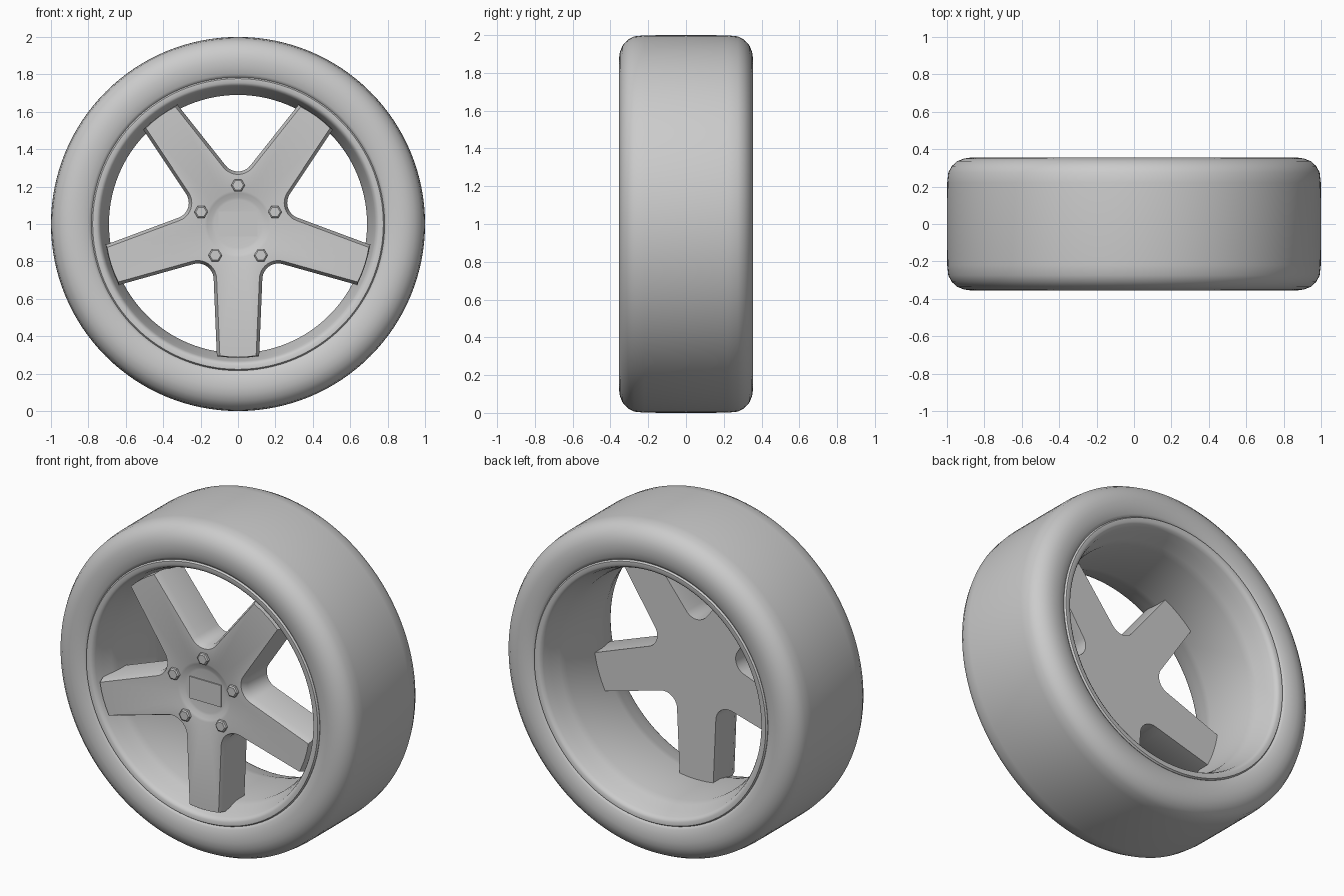
import bpy, bmesh
from math import sin, cos, pi, radians, atan2, hypot

cube = bpy.data.objects.get("Cube")
if cube:
    bpy.data.objects.remove(cube)

grey = bpy.data.materials.new("plain grey")
grey.use_nodes = True
COLOUR = (0.6, 0.6, 0.6, 1)
grey.diffuse_color = COLOUR
grey.node_tree.nodes["Principled BSDF"].inputs["Base Color"].default_value = COLOUR

AXLE = 1.0    # height of the wheel centre
SPOKES = 5


def loft(name, rings, closed=False, caps=True, angle=30):
    """Join equal rings of (x, y, z) points into one surface."""
    bm = bmesh.new()
    loops = [[bm.verts.new(p) for p in ring] for ring in rings]
    pairs = list(zip(loops, loops[1:]))
    if closed:
        pairs.append((loops[-1], loops[0]))
    for a, b in pairs:
        for i in range(len(a)):
            j = (i + 1) % len(a)
            bm.faces.new((a[i], a[j], b[j], b[i]))
    if caps and not closed:
        bm.faces.new(loops[0])
        bm.faces.new(loops[-1])
    bmesh.ops.recalc_face_normals(bm, faces=bm.faces)
    mesh = bpy.data.meshes.new(name)
    bm.to_mesh(mesh)
    bm.free()
    mesh.materials.append(grey)
    obj = bpy.data.objects.new(name, mesh)
    bpy.context.collection.objects.link(obj)
    bpy.ops.object.select_all(action='DESELECT')
    obj.select_set(True)
    bpy.context.view_layer.objects.active = obj
    bpy.ops.object.shade_smooth_by_angle(angle=radians(angle))
    return obj


def circle(r, y, sides, cx=0, cz=AXLE):
    return [(cx + r * cos(2 * pi * i / sides), y, cz + r * sin(2 * pi * i / sides))
            for i in range(sides)]


def revolve(name, profile, sides=128, **kw):
    return loft(name, [circle(r, y, sides) for r, y in profile], **kw)


# Tyre: half profile from bead to tread, mirrored across the width
half = [(0.77, -0.30), (0.785, -0.335), (0.80, -0.343), (0.835, -0.352), (0.875, -0.355),
        (0.91, -0.35), (0.945, -0.336), (0.975, -0.309), (0.993, -0.275), (0.999, -0.22)]
revolve("tyre", half + [(1.0, 0)] + [(r, -y) for r, y in reversed(half)], closed=True, angle=40)

# Rim: rolled lips, sloping shoulders and a straight barrel
lip = [(0.775, -0.28), (0.784, -0.335), (0.777, -0.345), (0.755, -0.345), (0.742, -0.337),
       (0.733, -0.32), (0.72, -0.27), (0.70, -0.215), (0.69, -0.17)]
revolve("rim", lip + [(r, -y) for r, y in reversed(lip)], closed=True, angle=40)


def star_outline(inset, tip):
    """Polar outline of the spokes with rounded valleys between them."""
    fillet, valley = 0.085 + inset, 0.366
    spread = radians(51)
    step = 2 * pi / SPOKES
    points = []
    for k in range(SPOKES):
        mid = -pi / 2 + k * step
        # right half of one spoke, in a frame where the spoke runs along u
        half_tip = 0.113 - inset
        side = [(hypot(tip, half_tip * t) and tip - 0.008 * t * t, half_tip * t)
                for t in (0, 0.5, 1)]
        cu, cv = valley * cos(step / 2), valley * sin(step / 2)
        arc = []
        for i in range(7):
            a = pi + step / 2 + spread * (1 - i / 6)
            arc.append((cu + fillet * cos(a), cv + fillet * sin(a)))
        su, sv = side[-1]
        au, av = arc[0]
        edge = [(su + (au - su) * t, sv + (av - sv) * t) for t in (0.4, 0.7, 0.88)]
        right = side + edge + arc
        # mirror it; the valley point is shared with the next spoke
        whole = [(u, -v) for u, v in reversed(right[1:-1])] + right
        for u, v in whole:
            points.append((hypot(u, v), mid + atan2(v, u)))
    return points


def polar_ring(points, y, radius=None):
    return [((radius or r) * cos(a), y, AXLE + (radius or r) * sin(a)) for r, a in points]


# Spokes and hub: one star body with chamfered front edges and a dished centre
FRONT, BACK, DISH = -0.325, -0.10, -0.308
outer, face = star_outline(0, 0.715), star_outline(0.016, 0.712)
loft("spokes_and_hub", [
    polar_ring(star_outline(0, 0.69), BACK, 0.15),
    polar_ring(star_outline(0, 0.69), BACK),
    polar_ring(outer, FRONT + 0.04),
    polar_ring(face, FRONT),
    polar_ring(face, FRONT, 0.178),
    polar_ring(face, FRONT + 0.005, 0.165),
    polar_ring(face, DISH - 0.003, 0.142),
    polar_ring(face, DISH, 0.128)], angle=25)

# Lug nuts, one between each pair of spokes
for k in range(SPOKES):
    a = pi / 2 + 2 * pi * k / SPOKES
    x, z = 0.207 * cos(a), AXLE + 0.207 * sin(a)
    loft(f"lug_nut_{k + 1}", [
        circle(0.037, FRONT + 0.01, 6, x, z), circle(0.037, FRONT - 0.014, 6, x, z),
        circle(0.029, FRONT - 0.02, 6, x, z)])

# Blank centre badge
w, h = 0.105, 0.066
loft("centre_badge", [[(sx * w, y, AXLE + sz * h) for sx, sz in
                       ((-1, -1), (1, -1), (1, 1), (-1, 1))]
                      for y in (DISH + 0.001, DISH - 0.007)])
